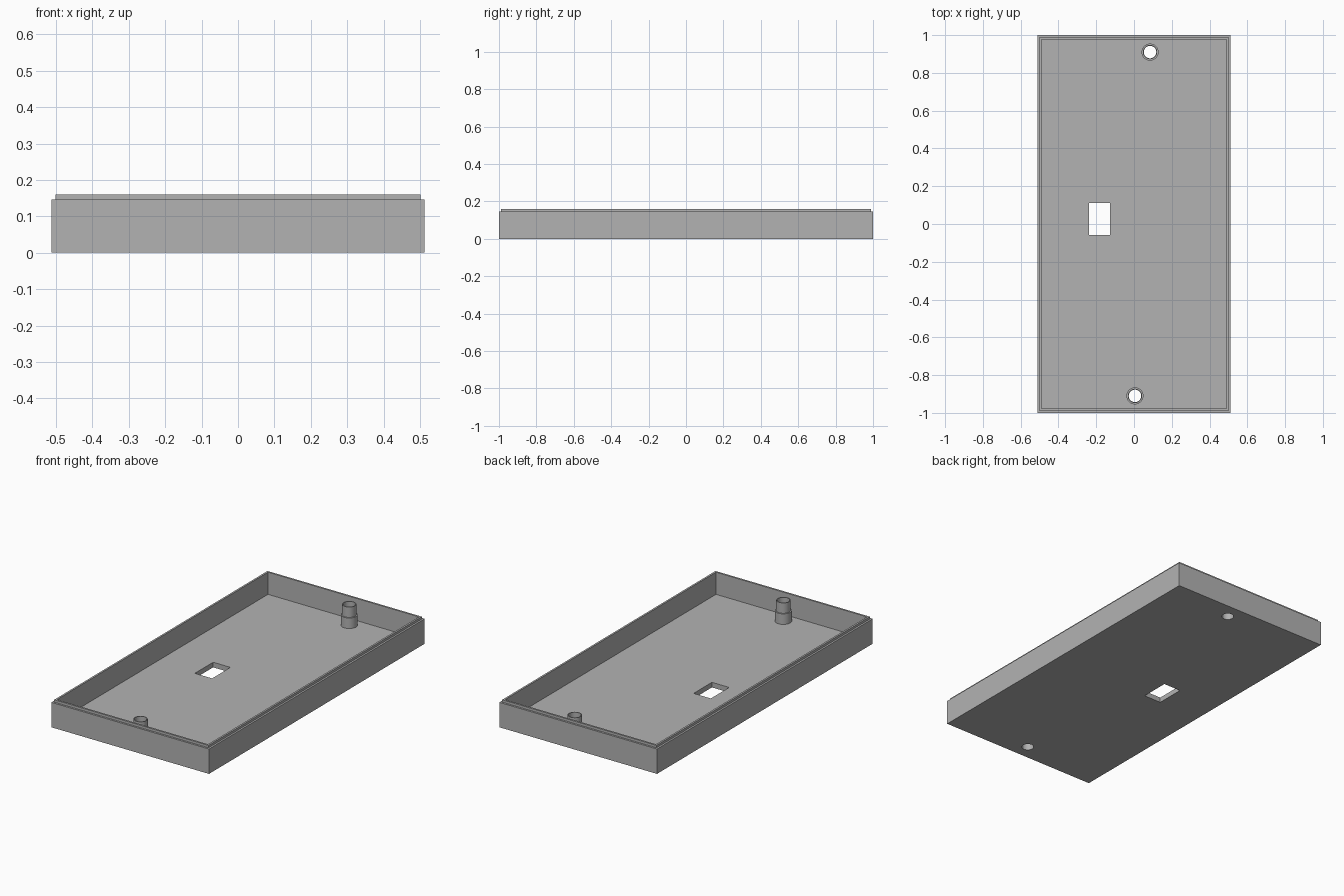
import bpy, bmesh, math

if "Cube" in bpy.data.objects:
    bpy.data.objects.remove(bpy.data.objects["Cube"], do_unlink=True)

grey = bpy.data.materials.new("plain grey")
grey.use_nodes = True
grey.diffuse_color = (0.45, 0.45, 0.45, 1)
grey.node_tree.nodes["Principled BSDF"].inputs["Base Color"].default_value = grey.diffuse_color

FLOOR = 0.03
HOLE_R = 0.033
SIDES = 40
POSTS = {"front_post": (0.005, -0.91), "back_post": (0.085, 0.91)}


def rectangle(hx, hy, z):
    return [(-hx, -hy, z), (hx, -hy, z), (hx, hy, z), (-hx, hy, z)]


def circle(r, z):
    steps = [2 * math.pi * i / SIDES for i in range(SIDES)]
    return [(r * math.cos(a), r * math.sin(a), z) for a in steps]


def skin(name, loops, closed=False, location=(0, 0, 0)):
    """Bridge a stack of loops; cap the ends, or join last to first."""
    bm = bmesh.new()
    rings = [[bm.verts.new(p) for p in loop] for loop in loops]
    pairs = list(zip(rings, rings[1:]))
    if closed:
        pairs.append((rings[-1], rings[0]))
    else:
        bm.faces.new(rings[0])
        bm.faces.new(rings[-1])
    for low, high in pairs:
        n = len(low)
        for i in range(n):
            j = (i + 1) % n
            bm.faces.new((low[i], low[j], high[j], high[i]))
    bmesh.ops.recalc_face_normals(bm, faces=bm.faces)
    mesh = bpy.data.meshes.new(name)
    bm.to_mesh(mesh)
    bm.free()
    mesh.materials.append(grey)
    obj = bpy.data.objects.new(name, mesh)
    obj.location = location
    bpy.context.collection.objects.link(obj)
    return obj


def cut(target, cutter):
    cutter.hide_render = True
    cutter.hide_set(True)
    cutter.display_type = 'WIRE'
    mod = target.modifiers.new(cutter.name, 'BOOLEAN')
    mod.operation = 'DIFFERENCE'
    mod.solver = 'EXACT'
    mod.object = cutter


# Open tray with a stepped lip around the rim
tray = skin("tray", [
    rectangle(0.512, 1.0, 0),
    rectangle(0.512, 1.0, 0.146),
    rectangle(0.501, 0.989, 0.146),
    rectangle(0.501, 0.989, 0.16),
    rectangle(0.49, 0.978, 0.16),
    rectangle(0.49, 0.978, FLOOR),
])

# Rectangular opening in the floor
cut(tray, skin("opening_cutter",
               [rectangle(0.056, 0.085, z) for z in (-0.05, 0.08)],
               location=(-0.183, 0.026, 0)))

# Hollow stepped screw posts, with holes through the floor
for name, (x, y) in POSTS.items():
    post = skin(name, [
        circle(0.045, FLOOR), circle(0.045, 0.092),
        circle(0.038, 0.092), circle(0.038, 0.153),
        circle(HOLE_R, 0.153), circle(HOLE_R, FLOOR),
    ], closed=True, location=(x, y, 0))
    bpy.ops.object.select_all(action='DESELECT')
    post.select_set(True)
    bpy.context.view_layer.objects.active = post
    bpy.ops.object.shade_smooth_by_angle(angle=math.radians(30))
    cut(tray, skin(name + "_hole_cutter",
                   [circle(HOLE_R, z) for z in (-0.05, 0.08)],
                   location=(x, y, 0)))
